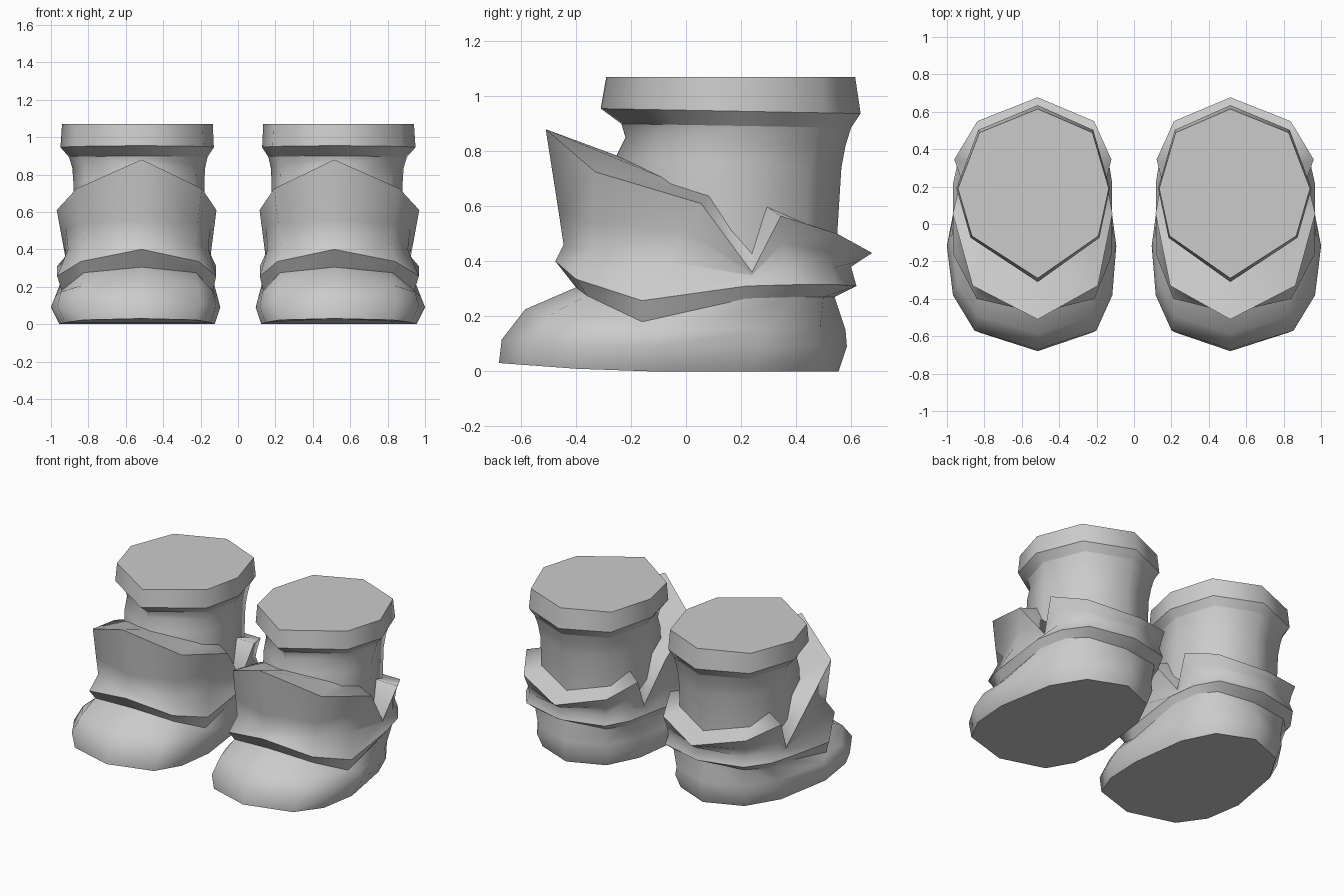
import bpy
import bmesh

if "Cube" in bpy.data.objects:
    bpy.data.objects.remove(bpy.data.objects["Cube"], do_unlink=True)

GREY = (0.6, 0.6, 0.6, 1.0)
BOOT_X = 0.515
OUTWARD_BULGE = 0.35

material = bpy.data.materials.new("plain grey")
material.use_nodes = True
material.diffuse_color = GREY
material.node_tree.nodes["Principled BSDF"].inputs["Base Color"].default_value = GREY

# Unit outlines of half a boot, front to back: (share of width, share of length)
LEG_OUTLINE = [(0, 0), (0.84, 0.25), (1, 0.53), (0.75, 0.86), (0, 1)]
FOOT_OUTLINE = [(0, 0), (0.72, 0.08), (0.94, 0.23), (1, 0.44),
                (0.86, 0.75), (0.58, 0.92), (0, 1)]


def outline_ring(outline, front, back, width, front_z, back_z, reach):
    """Scale an outline; its height runs from front_z to back_z within reach."""
    ring = []
    for across, along in outline:
        tilt = max(0, 1 - along / reach)
        ring.append((across * width,
                     front + (back - front) * along,
                     back_z + (front_z - back_z) * tilt))
    return ring


def loft(name, rings, creases=(), cap_bottom=False, cap_top=False):
    """Skin half rings into a smooth boot part with sharp creases, and mirror it."""
    bm = bmesh.new()
    loops = []
    for half in rings:
        # The wide parts of each boot lean a little to its outer side
        outer = [(BOOT_X + x + OUTWARD_BULGE * x ** 3, y, z) for x, y, z in half]
        inner = [(BOOT_X - x + OUTWARD_BULGE * x ** 3, y, z)
                 for x, y, z in half[-2:0:-1]]
        loops.append([bm.verts.new(co) for co in outer + inner])
    for low, high in zip(loops, loops[1:]):
        for i in range(len(low)):
            j = (i + 1) % len(low)
            bm.faces.new((low[i], low[j], high[j], high[i]))
    if cap_bottom:
        bm.faces.new(loops[0][::-1])
    if cap_top:
        bm.faces.new(loops[-1])
    bmesh.ops.recalc_face_normals(bm, faces=bm.faces[:])
    for face in bm.faces:
        face.smooth = True
    for index in creases:
        loop = loops[index]
        for a, b in zip(loop, loop[1:] + loop[:1]):
            bm.edges.get((a, b)).smooth = False
    mesh = bpy.data.meshes.new(name)
    bm.to_mesh(mesh)
    bm.free()
    mesh.materials.append(material)

    part = bpy.data.objects.new(name, mesh)
    bpy.context.collection.objects.link(part)
    mirror = part.modifiers.new("other boot", "MIRROR")
    mirror.use_mirror_merge = False


# Cuff: flared wrap, high point in front, notch at each side
cuff_underside = [(0, -0.4, 0.305), (0.3, -0.36, 0.275), (0.405, -0.16, 0.18),
                  (0.395, 0.22, 0.265), (0.355, 0.4, 0.27), (0.265, 0.5, 0.27),
                  (0, 0.54, 0.27)]
cuff_ridge = [(0, -0.475, 0.4), (0.315, -0.4, 0.335), (0.425, -0.16, 0.257),
              (0.425, 0.22, 0.31), (0.39, 0.4, 0.315), (0.295, 0.55, 0.315),
              (0, 0.62, 0.31)]
cuff_waist = [(0, -0.445, 0.46), (0.295, -0.335, 0.43), (0.375, -0.08, 0.4),
              (0.38, 0.24, 0.345), (0.375, 0.37, 0.38), (0.285, 0.53, 0.375),
              (0, 0.6, 0.38)]
cuff_swell = [(0, -0.46, 0.56), (0.31, -0.335, 0.54), (0.385, 0, 0.51),
              (0.385, 0.24, 0.352), (0.385, 0.355, 0.47), (0.295, 0.535, 0.43),
              (0, 0.63, 0.4)]
cuff_rim = [(0, -0.51, 0.88), (0.335, -0.33, 0.725), (0.427, 0.055, 0.61),
            (0.388, 0.24, 0.36), (0.42, 0.345, 0.565), (0.312, 0.55, 0.5),
            (0, 0.677, 0.43)]
cuff_lining = [(0, -0.24, 0.78), (0.27, -0.05, 0.69), (0.32, 0.085, 0.64),
               (0.32, 0.24, 0.43), (0.3, 0.29, 0.6), (0.24, 0.43, 0.54),
               (0, 0.53, 0.49)]
loft("cuff", [cuff_underside, cuff_ridge, cuff_waist, cuff_swell, cuff_rim,
              cuff_lining], creases=(0, 1, 4))

# Foot: sole, widest line and upper toe, closing under the cuff
# Sizes are front, back, width, front z, back z
foot_sizes = [
    (-0.68, 0.555, 0.415, 0.03, 0),
    (-0.67, 0.585, 0.453, 0.115, 0.09),
    (-0.585, 0.58, 0.433, 0.225, 0.15),
]
foot_rings = [outline_ring(FOOT_OUTLINE, *size, 0.33) for size in foot_sizes]
loft("foot", foot_rings + [cuff_underside], creases=(0,), cap_bottom=True)

# Shaft: narrow leg running down inside the cuff
shaft_sizes = [
    (-0.3, 0.54, 0.35, 0.28, 0.28),
    (-0.27, 0.55, 0.35, 0.5, 0.5),
    (-0.26, 0.565, 0.35, 0.77, 0.74),
    (-0.22, 0.58, 0.355, 0.85, 0.82),
    (-0.235, 0.6, 0.37, 0.9, 0.885),
]
loft("shaft", [outline_ring(LEG_OUTLINE, *size, 1) for size in shaft_sizes])

# Collar: thick closed band around the top
collar_sizes = [
    (-0.235, 0.6, 0.37, 0.9, 0.885),
    (-0.31, 0.635, 0.41, 0.955, 0.937),
    (-0.29, 0.615, 0.403, 1.07, 1.07),
]
loft("collar", [outline_ring(LEG_OUTLINE, *size, 1) for size in collar_sizes],
     creases=(1, 2), cap_top=True)
